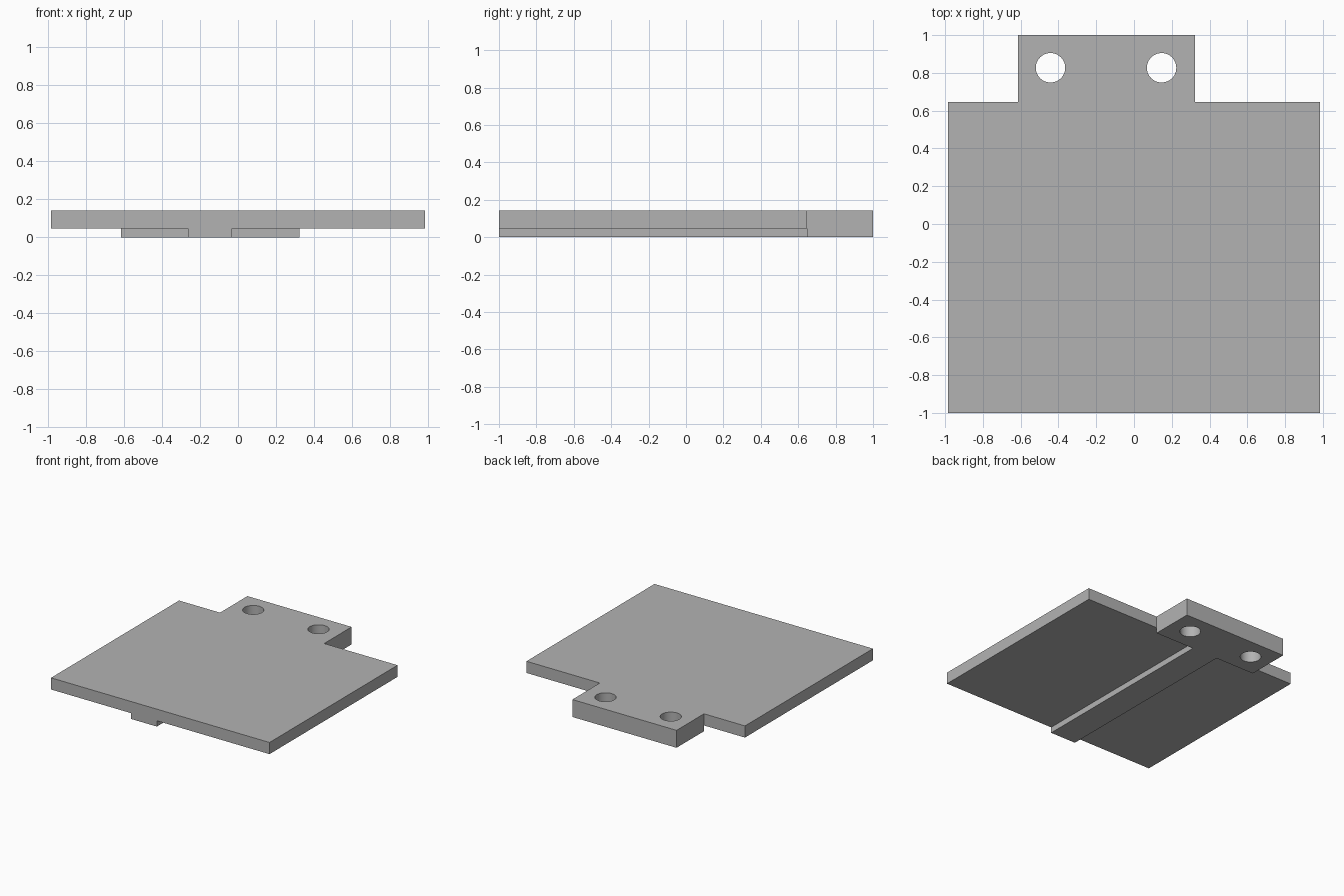
import bpy
from mathutils import Vector

if "Cube" in bpy.data.objects:
    bpy.data.objects.remove(bpy.data.objects["Cube"], do_unlink=True)

# Single flat colour
grey = bpy.data.materials.new("plain grey")
grey.use_nodes = True
colour = (0.45, 0.45, 0.45, 1)
grey.diffuse_color = colour
bsdf = next(n for n in grey.node_tree.nodes if n.type == "BSDF_PRINCIPLED")
bsdf.inputs["Base Color"].default_value = colour

# Shared levels
TOP, UNDER, BACK, STEP, FRONT = 0.142, 0.047, 1.0, 0.647, -1.0


def box(name, low, high):
    """Axis-aligned block between two corners."""
    low, high = Vector(low), Vector(high)
    bpy.ops.mesh.primitive_cube_add(size=1, location=(low + high) / 2)
    ob = bpy.context.object
    ob.name = name
    ob.scale = high - low
    bpy.ops.object.transform_apply(location=True, rotation=False, scale=True)
    ob.data.materials.append(grey)
    return ob


def combine(target, tool, operation):
    """Apply a boolean and discard the helper."""
    tool.hide_render = True
    mod = target.modifiers.new(operation.lower(), "BOOLEAN")
    mod.operation, mod.solver, mod.object = operation, "EXACT", tool
    bpy.ops.object.select_all(action="DESELECT")
    target.select_set(True)
    bpy.context.view_layer.objects.active = target
    bpy.ops.object.modifier_apply(modifier=mod.name)
    bpy.data.objects.remove(tool, do_unlink=True)


# Wide thin plate
plate = box("mounting_plate", (-0.984, FRONT, UNDER), (0.984, STEP, TOP))

# Thick tab at the back, and the shallow rib running under the plate
tab = box("back_tab", (-0.615, STEP, 0), (0.323, BACK, TOP))
rib = box("underside_rib", (-0.262, FRONT, 0), (-0.031, STEP, UNDER))
for part in (tab, rib):
    combine(plate, part, "UNION")

# Two screw holes through the tab
for x in (-0.442, 0.146):
    bpy.ops.mesh.primitive_cylinder_add(vertices=48, radius=0.078, depth=1,
                                        location=(x, 0.827, 0))
    cutter = bpy.context.object
    cutter.name = "hole_cutter"
    cutter.data.materials.append(grey)
    combine(plate, cutter, "DIFFERENCE")

# Round hole walls, crisp plate edges
bpy.ops.object.shade_smooth_by_angle()
